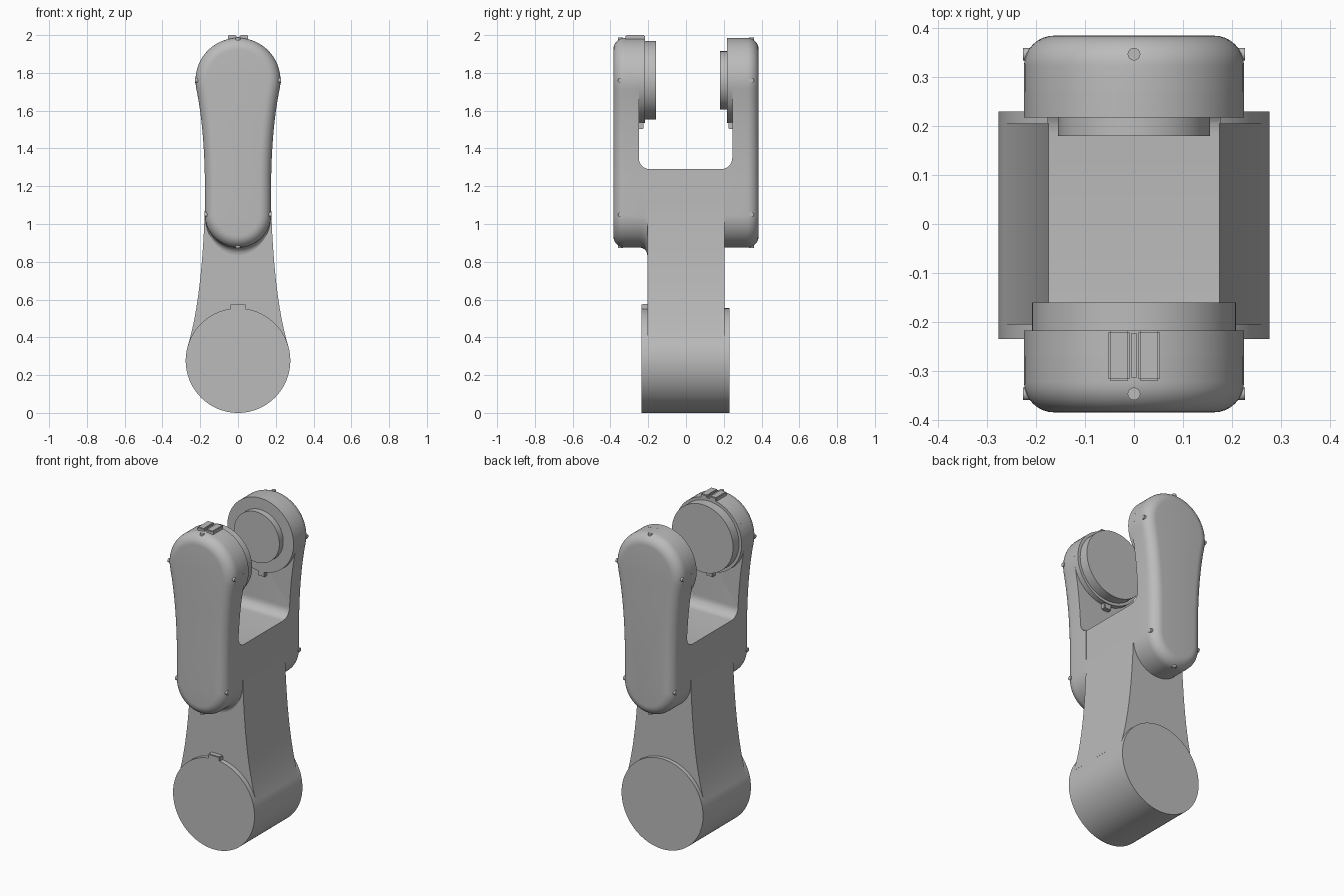
import bpy, bmesh
from math import sin, cos, pi, radians
from mathutils import Vector

cube = bpy.data.objects.get("Cube")
if cube:
    bpy.data.objects.remove(cube)

grey = bpy.data.materials.new("plain_grey")
grey.use_nodes = True
grey.diffuse_color = (0.5, 0.5, 0.5, 1)
grey.node_tree.nodes["Principled BSDF"].inputs["Base Color"].default_value = (0.5, 0.5, 0.5, 1)


def finish(name, bm):
    bmesh.ops.recalc_face_normals(bm, faces=bm.faces)
    mesh = bpy.data.meshes.new(name)
    bm.to_mesh(mesh)
    bm.free()
    ob = bpy.data.objects.new(name, mesh)
    bpy.context.collection.objects.link(ob)
    mesh.materials.append(grey)
    return ob


def smooth(ob):
    bpy.ops.object.select_all(action='DESELECT')
    ob.select_set(True)
    bpy.context.view_layer.objects.active = ob
    bpy.ops.object.shade_smooth_by_angle(angle=radians(35))


def loft(name, rings):
    """Skin matching rings of points and cap both ends."""
    bm = bmesh.new()
    loops = [[bm.verts.new(p) for p in ring] for ring in rings]
    n = len(loops[0])
    for a, b in zip(loops, loops[1:]):
        for i in range(n):
            j = (i + 1) % n
            bm.faces.new((a[i], a[j], b[j], b[i]))
    bm.faces.new(loops[0])
    bm.faces.new(loops[-1])
    return finish(name, bm)


def disc(name, radius, z, y0, y1):
    """Cylinder along the y axis."""
    turn = [2 * pi * i / 96 for i in range(96)]
    ob = loft(name, [[(radius * cos(a), y, z + radius * sin(a)) for a in turn]
                     for y in (y0, y1)])
    smooth(ob)
    return ob


def box(name, lo, hi, bevel=0.004):
    bm = bmesh.new()
    bmesh.ops.create_cube(bm, size=1)
    lo, hi = Vector(lo), Vector(hi)
    for v in bm.verts:
        v.co = (lo + hi) / 2 + v.co * (hi - lo)
    bmesh.ops.bevel(bm, geom=bm.edges[:], offset=bevel, segments=2, affect='EDGES')
    return finish(name, bm)


def bezier(a, b, c, steps=14):
    a, b, c = Vector(a), Vector(b), Vector(c)
    return [a * (1 - t) ** 2 + b * 2 * t * (1 - t) + c * t * t
            for t in [i / steps for i in range(1, steps)]]


def arc(rx, rz, cz, start, end, steps=40):
    angles = [radians(start + (end - start) * i / steps) for i in range(steps + 1)]
    return [Vector((rx * cos(a), cz + rz * sin(a))) for a in angles]


HEAD_Z, HEAD_R, FOOT_Z, FOOT_R = 1.76, 0.225, 1.05, 0.175


def pod_ring(y, inset, drop=0):
    """Waisted outline of a fork arm; drop flares the lower end."""
    head = arc(HEAD_R - inset, HEAD_R - inset, HEAD_Z, -12, 192)
    foot = arc(FOOT_R - inset, FOOT_R - inset + drop, FOOT_Z, 180, 360)
    side = bezier(head[-1], (inset - 0.177, 1.5), (inset - FOOT_R, 1.2))
    mirrored = [Vector((-p.x, p.y)) for p in reversed(side)]
    return [(p.x, y, p.y) for p in head + side + foot + mirrored]


# Rounded U opening between the two fork arms
def opening_ring(x):
    r, left, right, floor = 0.06, -0.25, 0.245, 1.29
    pts = [(left, 2.3)]
    for cy, start in ((left + r, 180), (right - r, 270)):
        for i in range(9):
            a = radians(start + 90 * i / 8)
            pts.append((cy + r * cos(a), floor + r + r * sin(a)))
    pts.append((right, 2.3))
    return [(x, y, z) for y, z in pts]


cutter = loft("opening_cutter", [opening_ring(-0.5), opening_ring(0.5)])
cutter.hide_render = True


def cut_opening(ob):
    mod = ob.modifiers.new("opening", 'BOOLEAN')
    mod.operation = 'DIFFERENCE'
    mod.solver = 'EXACT'
    mod.object = cutter
    bpy.ops.object.select_all(action='DESELECT')
    ob.select_set(True)
    bpy.context.view_layer.objects.active = ob
    bpy.ops.object.modifier_apply(modifier=mod.name)
    smooth(ob)


# Link body flaring down into the drum
top = 1.36
flare = bezier((0.265, 0.358), (0.19, 0.604), (FOOT_R, 1.1), 24)
right_side = [Vector((0.265, 0.358))] + flare + [Vector((FOOT_R, 1.1)), Vector((FOOT_R, top))]
left_side = [Vector((-p.x, p.y)) for p in reversed(right_side)]
body = loft("link_body", [[(p.x, y, p.y) for p in right_side + left_side]
                          for y in (-0.205, 0.205)])
cut_opening(body)

# Lower joint drum with its locating key
disc("lower_drum", 0.277, 0.277, -0.235, 0.23)
box("drum_key", (-0.04, -0.235, 0.5), (0.04, -0.2, 0.577))

# Fork arms with rounded outer rims
RIM = 0.062
for label, s, flare_drop in (("front", -1, 0.04), ("back", 1, 0)):
    rings = []
    for i in range(9):
        a = pi / 2 * i / 8
        rings.append(pod_ring(s * (0.385 - RIM + RIM * cos(a)), RIM - RIM * sin(a)))
    for i in range(7):
        a = pi / 2 * i / 6
        rings.append(pod_ring(s * (0.245 - 0.04 * sin(a)), 0, flare_drop * (1 - cos(a))))
    arm = loft(label + "_arm", rings)
    cut_opening(arm)

    # Round boss at the arm's head, and a lug beneath it
    disc(label + "_boss", HEAD_R, HEAD_Z, s * 0.27, s * 0.218)
    ys = sorted((s * 0.26, s * 0.224))
    box(label + "_lug", (-0.025, ys[0], 1.502), (0.025, ys[1], 1.56))

    # Cover screws around the rim
    places = [(0, HEAD_Z + HEAD_R, 0, 1), (0, FOOT_Z - FOOT_R, 0, -1)]
    for side in (-1, 1):
        places += [(side * HEAD_R, HEAD_Z, side, 0), (side * FOOT_R, FOOT_Z, side, 0)]
    for n, (x, z, dx, dz) in enumerate(places):
        bm = bmesh.new()
        bmesh.ops.create_cone(bm, cap_ends=True, segments=16, radius1=0.013,
                              radius2=0.013, depth=0.03)
        turn = Vector((dx, 0, dz)).to_track_quat('Z', 'Y')
        for v in bm.verts:
            v.co = turn @ v.co + Vector((x - dx * 0.013, s * 0.347, z - dz * 0.013))
        smooth(finish(f"{label}_screw_{n + 1}", bm))

# Bearing discs facing each other inside the fork
disc("front_bearing", 0.208, HEAD_Z, -0.225, -0.16)
disc("back_bearing", 0.155, HEAD_Z, 0.18, 0.225)

# Split key on top of the front arm
for label, x0, x1 in (("left", 0.008, 0.053), ("right", -0.053, -0.008)):
    box("top_key_" + label, (x0, -0.32, 1.94), (x1, -0.218, 2.0))
box("top_key_core", (-0.01, -0.318, 1.94), (0.01, -0.22, 1.99))
